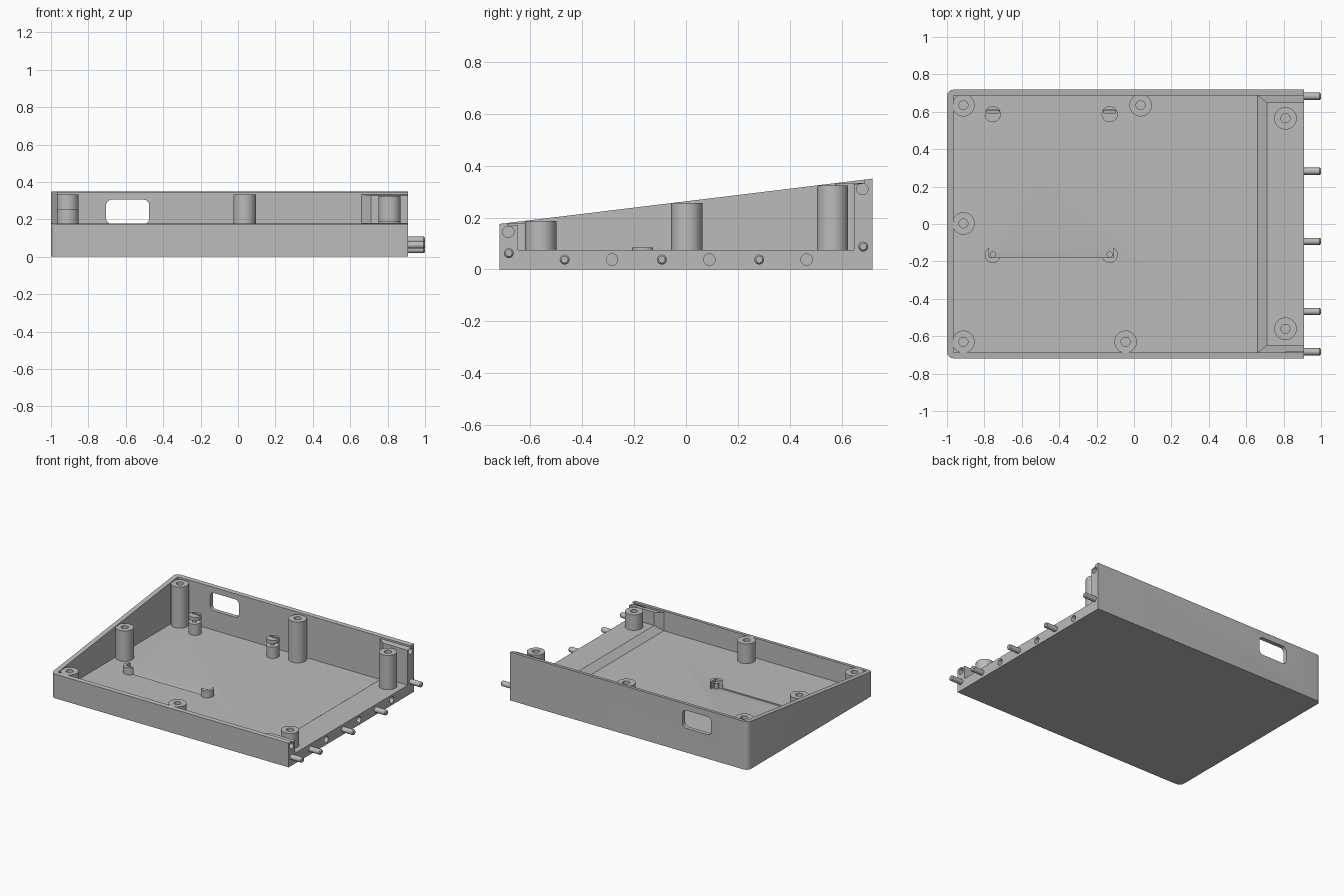
import bpy, bmesh, math
from mathutils import Matrix, Vector

if "Cube" in bpy.data.objects:
    bpy.data.objects.remove(bpy.data.objects["Cube"])

grey = bpy.data.materials.new("plain grey")
grey.use_nodes = True
grey.diffuse_color = (0.5, 0.5, 0.5, 1)
grey.node_tree.nodes["Principled BSDF"].inputs["Base Color"].default_value = (0.5, 0.5, 0.5, 1)

FLOOR, LEDGE, END = 0.035, 0.075, 0.91
HALF = 0.718


def rim(y):
    """Height of the sloping rim."""
    return 0.2625 + 0.1215 * y


def board(y):
    """Underside of the tilted circuit board space."""
    return FLOOR + 0.1215 * (y + 0.11)


def finish(name, bm):
    bmesh.ops.remove_doubles(bm, verts=bm.verts, dist=1e-5)
    bmesh.ops.recalc_face_normals(bm, faces=bm.faces)
    me = bpy.data.meshes.new(name)
    bm.to_mesh(me)
    bm.free()
    me.materials.append(grey)
    me.shade_smooth()
    me.set_sharp_from_angle(angle=math.radians(30))
    ob = bpy.data.objects.new(name, me)
    bpy.context.collection.objects.link(ob)
    return ob


def loft(name, rings):
    """Join matching closed rings and cap both ends."""
    bm = bmesh.new()
    vs = [[bm.verts.new(p) for p in r] for r in rings]
    n = len(vs[0])
    for a, b in zip(vs, vs[1:]):
        for i in range(n):
            j = (i + 1) % n
            bm.faces.new((a[i], a[j], b[j], b[i]))
    bm.faces.new(vs[0])
    bm.faces.new(vs[-1])
    return finish(name, bm)


def prism(name, outline, low, high):
    """Upright prism whose bottom and top heights depend on y."""
    return loft(name, [[(x, y, f(y)) for x, y in outline] for f in (low, high)])


def rect(x0, x1, y0, y1):
    return [(x0, y0), (x1, y0), (x1, y1), (x0, y1)]


def arc(cx, cy, r, start, steps=8):
    return [(cx + r * math.cos(a), cy + r * math.sin(a))
            for a in (math.radians(start + 90 * i / steps) for i in range(steps + 1))]


def lathe(name, profile, at, along_x=False, seg=40):
    """Spin a radius and height profile into a solid."""
    bm = bmesh.new()
    vs = [bm.verts.new((r, 0, h)) for r, h in profile]
    edges = [bm.edges.new(p) for p in zip(vs, vs[1:])]
    bmesh.ops.spin(bm, geom=vs + edges, axis=(0, 0, 1), cent=(0, 0, 0),
                   angle=2 * math.pi, steps=seg)
    turn = Matrix.Rotation(math.pi / 2, 4, 'Y') if along_x else Matrix()
    bm.transform(Matrix.Translation(Vector(at)) @ turn)
    return finish(name, bm)


def cut(ob, cutters):
    """Subtract the cutters, then discard them."""
    for c in cutters:
        m = ob.modifiers.new("cut", 'BOOLEAN')
        m.operation, m.solver, m.object = 'DIFFERENCE', 'EXACT', c
    graph = bpy.context.evaluated_depsgraph_get()
    graph.update()
    me = bpy.data.meshes.new_from_object(ob.evaluated_get(graph))
    ob.modifiers.clear()
    ob.data = me
    me.shade_smooth()
    me.set_sharp_from_angle(angle=math.radians(30))
    for c in cutters:
        bpy.data.objects.remove(c)


# Wedge shaped tray with two rounded corners and an open end
R = 0.035
outline = [(END, -HALF), (END, HALF)] + arc(-1 + R, HALF - R, R, 90) + arc(-1 + R, -HALF + R, R, 180)
tray = prism("tray", outline, lambda y: 0, rim)

# Cavity steps up and narrows towards the open end
cutters = [loft("cavity", [[(x, -w, z), (x, w, z), (x, w, 0.6), (x, -w, 0.6)] for x, w, z in
                           ((-0.965, 0.688, FLOOR), (0.66, 0.688, FLOOR),
                            (0.71, 0.648, LEDGE), (1.1, 0.648, LEDGE))])]

# Recess for the lid on top of the thick end walls
cutters.append(prism("lid_recess", rect(0.6, 1.1, -0.687, 0.687),
                     lambda y: rim(y) - 0.013, lambda y: 0.6))

# Rounded port in the back wall
port = []
for cx, cz, start in ((-0.505, 0.275, 0), (-0.675, 0.275, 90), (-0.675, 0.205, 180), (-0.505, 0.205, 270)):
    port += arc(cx, cz, 0.03, start)
cutters.append(loft("port", [[(x, y, z) for x, z in port] for y in (0.6, 0.8)]))

# Shallow sloping pocket for the board edge
cutters.append(prism("board_pocket", rect(-0.775, -0.11, -0.18, -0.08), board, lambda y: 0.1))

# Dowel sockets in the open end
for y, z in ((-0.685, 0.145), (-0.285, 0.038), (0.09, 0.038), (0.465, 0.038), (0.68, 0.31)):
    cutters.append(lathe("socket", [(0, 0), (0.022, 0), (0.022, 0.2), (0, 0.2)],
                         (END - 0.1, y, z), True, 24))
cut(tray, cutters)

# Dowel pins on the open end
for y, z in ((-0.683, 0.063), (-0.468, 0.038), (-0.093, 0.038), (0.282, 0.038), (0.683, 0.088)):
    lathe("dowel_pin", [(0, -0.03), (0.019, -0.03), (0.019, 0.083), (0.013, 0.09), (0, 0.09)],
          (END, y, z), True, 24)

# Screw posts with blind holes, reaching up to the rim
P = 0.06
for x, y in ((-0.912, 0.635), (0.035, 0.635), (0.81, 0.565), (-0.912, 0.003),
             (-0.912, -0.63), (-0.045, -0.63), (0.81, -0.56)):
    top = rim(y - P)
    lathe("screw_post", [(0, 0.02), (P, 0.02), (P, top), (0.024, top), (0.024, top - 0.1), (0, top - 0.1)],
          (x, y, 0))

# Board clips: slotted tall pair at the back, open low pair at the front
S = 0.043
for x in (-0.755, -0.13):
    clip = lathe("back_clip", [(0, 0.02), (S, 0.02), (S, 0.165), (0, 0.165)], (x, 0.587, 0))
    cut(clip, [prism("slot", rect(x - 0.1, x + 0.1, 0.5, 0.605), board, lambda y: board(y) + 0.025),
               prism("cap_slot", rect(x - 0.032, x + 0.032, 0.593, 0.609),
                     lambda y: 0.13, lambda y: 0.2)])
    lathe("back_clip_pin", [(0, 0.1), (0.014, 0.1), (0.014, 0.16), (0, 0.16)], (x, 0.58, 0), seg=20)

    clip = lathe("front_clip", [(0, 0.02), (S, 0.02), (S, 0.085), (0, 0.085)], (x, -0.165, 0))
    cut(clip, [prism("slot", rect(-0.775, -0.11, -0.18, 0), board, lambda y: 0.2)])
    lathe("front_clip_pin", [(0, 0.02), (0.016, 0.02), (0.016, 0.07), (0, 0.07)], (x, -0.163, 0), seg=20)
